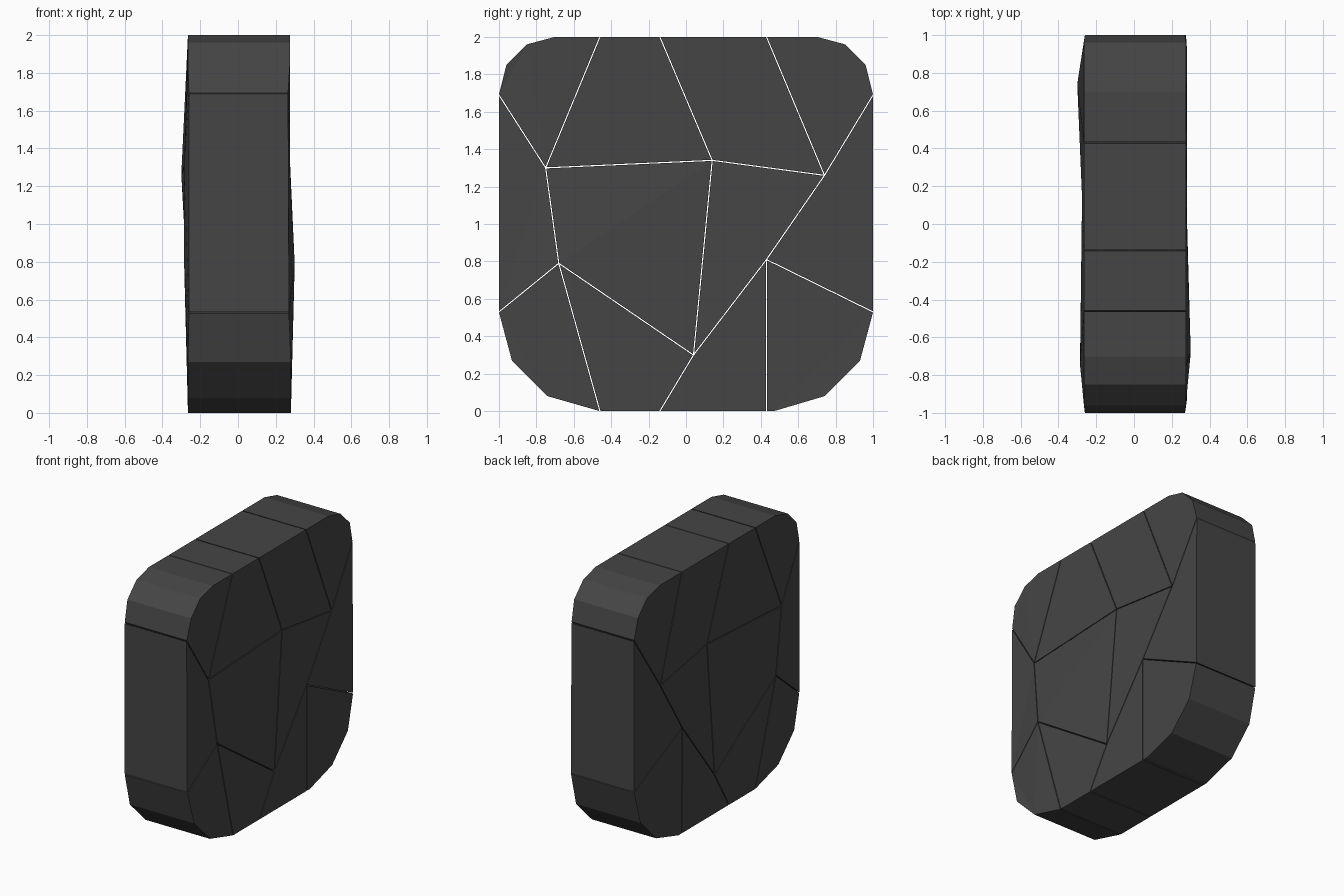
import bpy, bmesh
from mathutils import Vector

if "Cube" in bpy.data.objects:
    bpy.data.objects.remove(bpy.data.objects["Cube"])

# Crack junctions and rim points: (y, z, back x, front x)
P = {
    'A': (-.75, 1.30, -.285, .275), 'B': (.14, 1.34, -.275, .275),
    'C': (.74, 1.26, -.30, .275), 'D': (-.68, .79, -.285, .30),
    'E': (.04, .30, -.27, .28), 'F': (.43, .81, -.27, .28),
    'T1': (-.46, 2, -.265, .275), 'T2': (-.14, 2, -.265, .275), 'T3': (.43, 2, -.265, .275),
    'B1': (-.46, 0, -.265, .28), 'B2': (-.14, 0, -.265, .28), 'B3': (.43, 0, -.265, .28),
    'L1': (-1, 1.69, -.26, .265), 'L2': (-1, .53, -.26, .27),
    'R1': (1, 1.69, -.26, .27), 'R2': (1, .53, -.26, .275),
}
# Rounded corners, mirrored left/right
for s, n in ((-1, 'l'), (1, 'r')):
    for i, (y, z) in enumerate(((.96, 1.85), (.85, 1.96), (.70, 2))):
        P[f't{n}{i}'] = (s * y, z, -.265, .275)
    for i, (y, z) in enumerate(((.93, .27), (.74, .08), (.47, 0))):
        P[f'b{n}{i}'] = (s * y, z, -.265, .28)

# Broken pieces, each a loop of points
PIECES = {
    'top_left_corner': 'L1 tl0 tl1 tl2 T1 A',
    'top_left_piece': 'T1 T2 B A',
    'top_right_piece': 'T2 T3 C B',
    'top_right_corner': 'T3 tr2 tr1 tr0 R1 C',
    'right_piece': 'R1 R2 F C',
    'bottom_right_corner': 'F R2 br0 br1 br2 B3',
    'bottom_right_piece': 'F B3 B2 E',
    'bottom_left_piece': 'E B2 B1 D',
    'bottom_left_corner': 'D B1 bl1 bl0 L2',
    'left_piece': 'L1 A D L2',
    'centre_piece': 'A B E D',
    'centre_right_piece': 'B C F E',
}
GAP = .003
INNER = set('ABCDEF')

stone = bpy.data.materials.new('dark_stone')
stone.diffuse_color = (.06, .06, .06, 1)
stone.use_nodes = True
stone.node_tree.nodes["Principled BSDF"].inputs["Base Color"].default_value = stone.diffuse_color


def inset(names):
    """Pull crack edges inward, leaving the outer rim in place."""
    pts = [Vector(P[n][:2]) for n in names]
    k = len(pts)
    area = sum(pts[i - 1].cross(pts[i]) for i in range(k))
    sign = 1 if area > 0 else -1
    edges = []
    for i in range(k):
        j = (i + 1) % k
        d = (pts[j] - pts[i]).normalized()
        crack = names[i] in INNER or names[j] in INNER
        edges.append((Vector((-d.y, d.x)) * sign, GAP if crack else 0))
    out = []
    for i in range(k):
        (n1, a), (n2, b) = edges[i - 1], edges[i]
        if a == b:
            move = a * (n1 + n2) / (1 + n1.dot(n2))
        else:
            det = n1.cross(n2)
            move = Vector(((a * n2.y - b * n1.y) / det, (n1.x * b - n2.x * a) / det))
        out.append(pts[i] + move)
    return out


def make_piece(title, names):
    bm = bmesh.new()
    loop = inset(names)
    back = [bm.verts.new((P[n][2], p.x, p.y)) for n, p in zip(names, loop)]
    front = [bm.verts.new((P[n][3], p.x, p.y)) for n, p in zip(names, loop)]
    caps = [bm.faces.new(back), bm.faces.new(front[::-1])]
    for i in range(len(loop)):
        bm.faces.new((back[i - 1], front[i - 1], front[i], back[i]))
    bmesh.ops.triangulate(bm, faces=caps)
    bmesh.ops.recalc_face_normals(bm, faces=bm.faces)
    mesh = bpy.data.meshes.new(title)
    bm.to_mesh(mesh)
    bm.free()
    mesh.materials.append(stone)
    bpy.context.collection.objects.link(bpy.data.objects.new(title, mesh))


for title, loop in PIECES.items():
    make_piece(title, loop.split())
